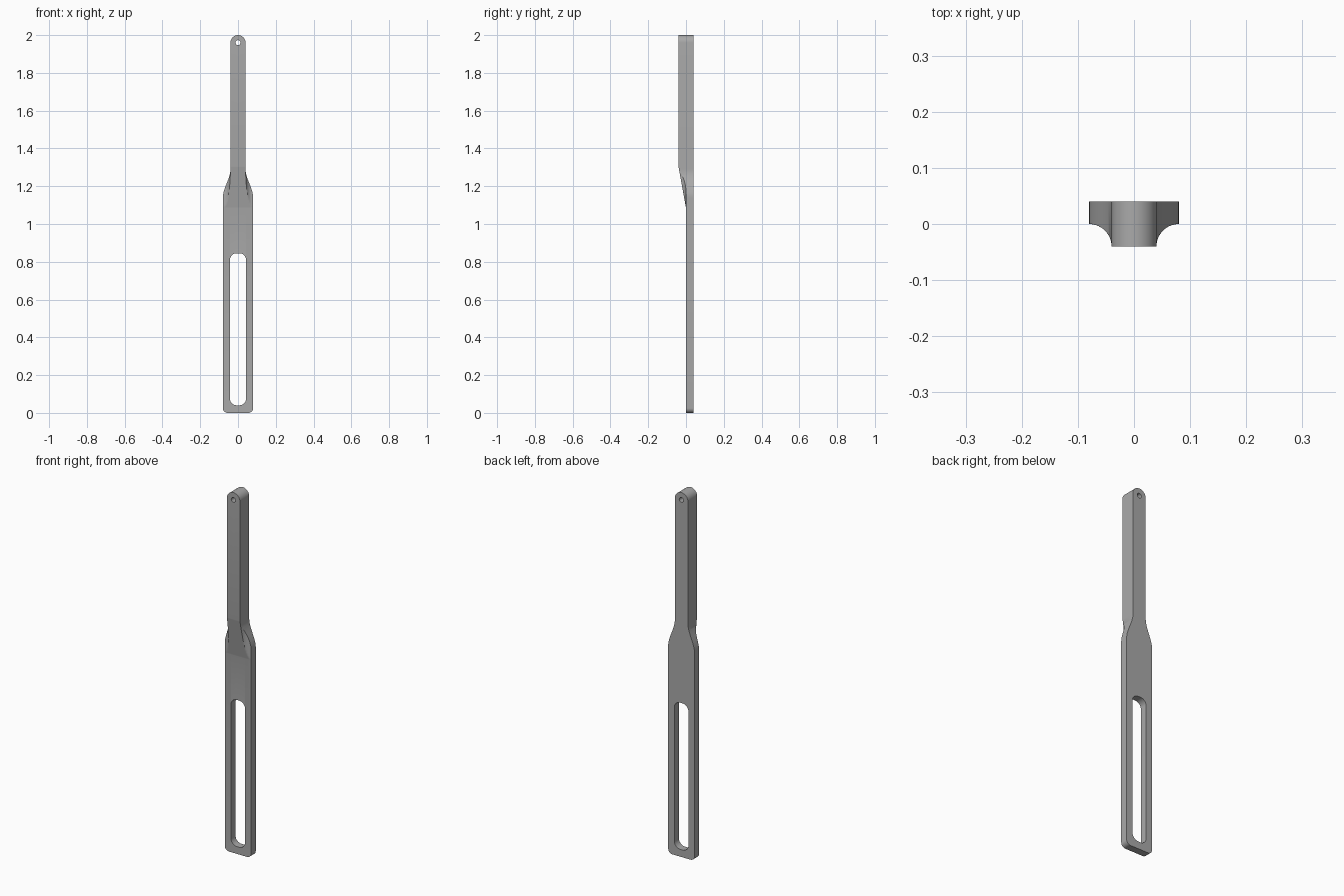
import bpy, bmesh, math

if "Cube" in bpy.data.objects:
    bpy.data.objects.remove(bpy.data.objects["Cube"])

BACK, SHAFT, WIDE = 0.04, 0.04, 0.08   # back plane, shaft half-width, blade half-width
CORNER, HOLE_Z = 0.025, 1.96

grey = bpy.data.materials.new("plain grey")
grey.diffuse_color = (0.40, 0.40, 0.40, 1)
grey.use_nodes = True
grey.node_tree.nodes["Principled BSDF"].inputs["Base Color"].default_value = grey.diffuse_color


def half_width(z):
    if z < CORNER:                                  # rounded bottom corners
        return WIDE - CORNER + math.sqrt(max(0, CORNER**2 - (CORNER - z)**2))
    if z > 2 - SHAFT:                               # round top end
        return math.sqrt(max(0, SHAFT**2 - (z - 2 + SHAFT)**2))
    t = min(1, max(0, (z - 1.14) / 0.15))           # curved shoulders
    return WIDE - (WIDE - SHAFT) * t * t * (3 - 2 * t)


def front(x, z):
    ramp = -0.04 * min(1, max(0, (z - 1.085) / 0.22))
    if x <= SHAFT:
        return ramp
    arc = -0.04 + math.sqrt(max(0, 0.04**2 - (x - WIDE)**2))  # hollow fillet
    return max(ramp, arc)


def section(z):
    w = half_width(z)
    xi = min(SHAFT, w)
    xs = [0, xi] + [xi + (w - xi) * (k / 10)**1.5 for k in range(1, 11)]
    right = [(x, front(x, z), z) for x in xs]
    left = [(-x, y, z) for x, y, z in right[:0:-1]]
    return left + right + [(w, BACK, z), (-w, BACK, z)]


def make_object(name, bm):
    mesh = bpy.data.meshes.new(name)
    bm.to_mesh(mesh)
    bm.free()
    ob = bpy.data.objects.new(name, mesh)
    bpy.context.collection.objects.link(ob)
    mesh.materials.append(grey)
    return ob


# Body: sections stacked from the blade through the shoulders to the shaft end
rows = [CORNER * (1 - math.cos(i * math.pi / 16)) for i in range(9)]
rows += [1.085 + 0.22 * i / 44 for i in range(45)]
rows += [2 - SHAFT + SHAFT * math.sin(i * math.pi / 24) for i in range(13)]
bm = bmesh.new()
loops = [[bm.verts.new(p) for p in section(z)] for z in rows]
n = len(loops[0])
for a, b in zip(loops, loops[1:]):
    for i in range(n):
        j = (i + 1) % n
        bm.faces.new((a[i], a[j], b[j], b[i]))
bm.faces.new(loops[0][::-1])
bmesh.ops.remove_doubles(bm, verts=bm.verts, dist=1e-5)
bmesh.ops.recalc_face_normals(bm, faces=bm.faces)
body = make_object("body", bm)


def cutter(name, hw, z0, z1, r):
    """Rounded rectangle pushed through the body front to back."""
    bm = bmesh.new()
    pts = []
    for q, (cx, cz) in enumerate([(hw - r, z1 - r), (r - hw, z1 - r),
                                  (r - hw, z0 + r), (hw - r, z0 + r)]):
        for k in range(9):
            a = (q + k / 8) * math.pi / 2
            pts.append((cx + r * math.cos(a), -0.1, cz + r * math.sin(a)))
    face = bm.faces.new([bm.verts.new(p) for p in pts])
    new = bmesh.ops.extrude_face_region(bm, geom=[face])["geom"]
    bmesh.ops.translate(bm, vec=(0, 0.2, 0),
                        verts=[v for v in new if isinstance(v, bmesh.types.BMVert)])
    bmesh.ops.remove_doubles(bm, verts=bm.verts, dist=1e-5)
    bmesh.ops.recalc_face_normals(bm, faces=bm.faces)
    ob = make_object(name, bm)
    ob.hide_render = True
    return ob


# Long slot in the blade and small hole in the shaft end
cutters = [cutter("slot_cutter", 0.043, 0.04, 0.845, 0.036),
           cutter("hole_cutter", 0.013, HOLE_Z - 0.013, HOLE_Z + 0.013, 0.013)]
bpy.context.view_layer.objects.active = body
body.select_set(True)
for c in cutters:
    mod = body.modifiers.new(c.name, 'BOOLEAN')
    mod.operation, mod.object, mod.solver = 'DIFFERENCE', c, 'EXACT'
    bpy.ops.object.modifier_apply(modifier=mod.name)
for c in cutters:
    bpy.data.objects.remove(c)
bpy.ops.object.shade_smooth_by_angle(angle=math.radians(30))
